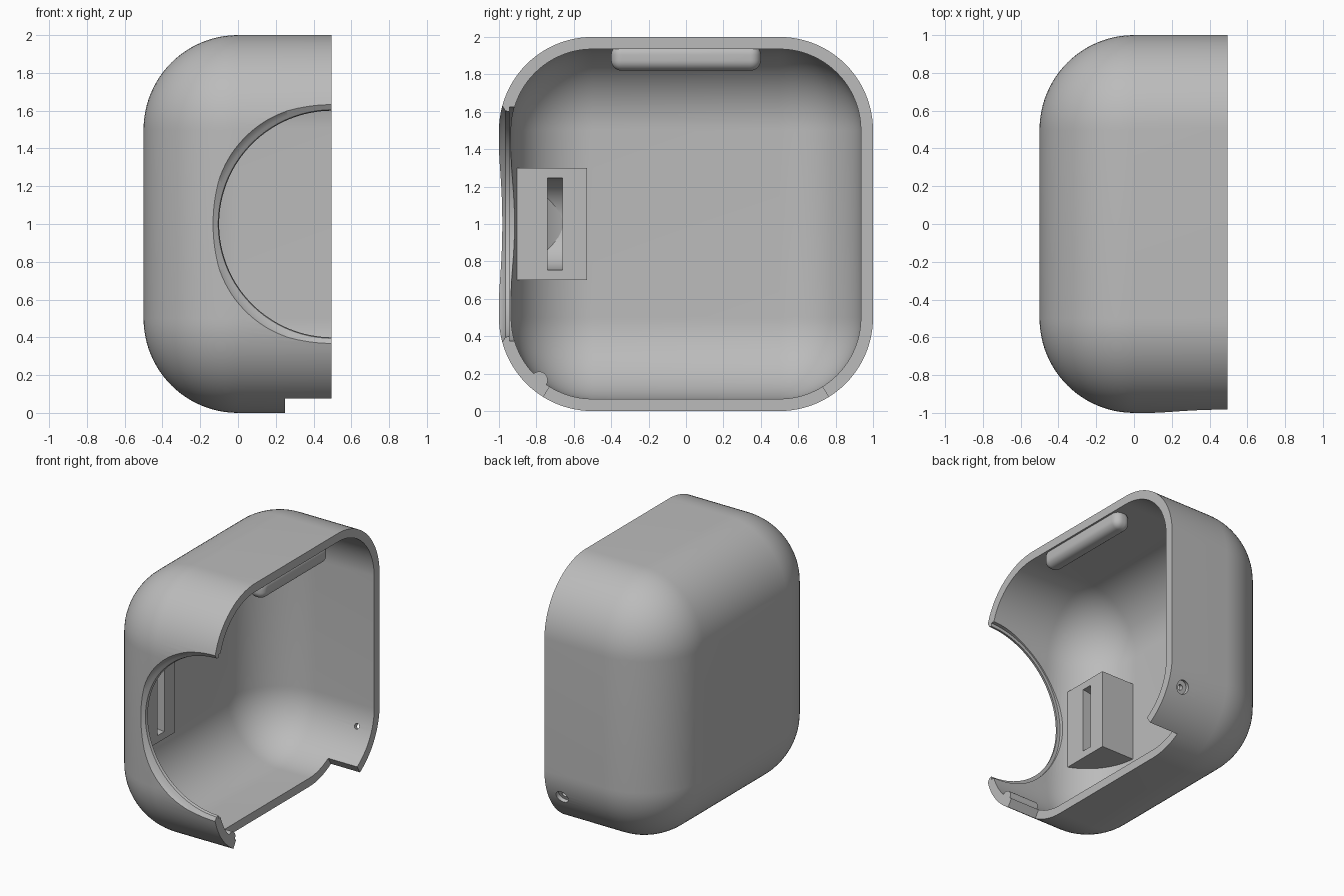
import bpy, bmesh, math
from mathutils import Vector, Matrix

if "Cube" in bpy.data.objects:
    bpy.data.objects.remove(bpy.data.objects["Cube"])

grey = bpy.data.materials.new("plain grey")
grey.use_nodes = True
GREY = (0.5, 0.5, 0.5, 1)
grey.diffuse_color = GREY
grey.node_tree.nodes["Principled BSDF"].inputs["Base Color"].default_value = GREY


def finish(bm, name):
    bmesh.ops.recalc_face_normals(bm, faces=bm.faces)
    mesh = bpy.data.meshes.new(name)
    bm.to_mesh(mesh)
    bm.free()
    ob = bpy.data.objects.new(name, mesh)
    mesh.materials.append(grey)
    bpy.context.collection.objects.link(ob)
    return ob


def block(name, lo, hi, radius=0, segments=16):
    """Box between two corners, all edges rounded if a radius is given."""
    lo, hi = Vector(lo), Vector(hi)
    bm = bmesh.new()
    bmesh.ops.create_cube(bm, size=1)
    bmesh.ops.scale(bm, vec=hi - lo, verts=bm.verts)
    bmesh.ops.translate(bm, vec=(lo + hi) / 2, verts=bm.verts)
    if radius:
        bmesh.ops.bevel(bm, geom=bm.edges[:], offset=radius, segments=segments,
                        profile=0.5, affect='EDGES')
    return finish(bm, name)


def rod(name, start, end, radius, sides=32):
    start, end = Vector(start), Vector(end)
    axis = end - start
    turn = axis.to_track_quat('Z', 'Y').to_matrix().to_4x4()
    bm = bmesh.new()
    bmesh.ops.create_cone(bm, cap_ends=True, segments=sides, radius1=radius,
                          radius2=radius, depth=axis.length,
                          matrix=Matrix.Translation((start + end) / 2) @ turn)
    return finish(bm, name)


def prism(name, outline, x0, x1):
    """Extrude a (y, z) outline along x."""
    bm = bmesh.new()
    face = bm.faces.new([bm.verts.new((x0, y, z)) for y, z in outline])
    new = bmesh.ops.extrude_face_region(bm, geom=[face])["geom"]
    bmesh.ops.translate(bm, vec=(x1 - x0, 0, 0),
                        verts=[v for v in new if isinstance(v, bmesh.types.BMVert)])
    return finish(bm, name)


def lathe(name, profile, x, z, sides=128):
    """Turn an (r, y) profile about an axis along y."""
    bm = bmesh.new()
    rings = []
    for r, y in profile:
        angles = [2 * math.pi * i / sides for i in range(sides)]
        rings.append([bm.verts.new((x + r * math.cos(a), y, z + r * math.sin(a)))
                      for a in angles])
    for a, b in zip(rings, rings[1:]):
        for i in range(sides):
            j = (i + 1) % sides
            bm.faces.new((a[i], a[j], b[j], b[i]))
    bm.faces.new(rings[0])
    bm.faces.new(rings[-1])
    return finish(bm, name)


def combine(ob, tool, operation, keep=False):
    mod = ob.modifiers.new("cut", 'BOOLEAN')
    mod.operation, mod.object, mod.solver = operation, tool, 'EXACT'
    bpy.context.view_layer.objects.active = ob
    bpy.ops.object.modifier_apply(modifier=mod.name)
    if not keep:
        bpy.data.objects.remove(tool)


def rounded_cube(name, inset):
    return block(name, (inset - 0.5, inset - 1, inset), (1.5 - inset, 1 - inset, 2 - inset),
                 0.5 - inset, 24)


# Hollow half shell, open on +x
shell = rounded_cube("shell", 0)
combine(shell, rounded_cube("cavity", 0.065), 'DIFFERENCE')
combine(shell, block("open_side", (0.495, -2, -1), (2, 2, 3)), 'DIFFERENCE')

# Catch bead at the lower front edge
bead = rod("bead", (0.25, -0.785, 0.165), (0.495, -0.785, 0.165), 0.046)
combine(shell, bead, 'UNION')

# Round front opening: flared lip outside, seat inside
opening = lathe("opening", [(0.72, -1.1), (0.645, -0.99), (0.622, -0.976), (0.605, -0.966),
                            (0.6, -0.945), (0.625, -0.945), (0.625, -0.8)], 0.5, 1)
combine(shell, opening, 'DIFFERENCE')

# Notch in the bottom edge, with ends square to the rounded corners
notch = prism("notch", [(-0.82, -0.017), (-0.72, 0.145), (0.72, 0.145), (0.82, -0.017)], 0.25, 1)
combine(shell, notch, 'DIFFERENCE')

# Counterbored screw hole at the lower back
hole = Vector((0.37, 0.965, 0.315))
out = Vector((0, 0.465, -0.185)).normalized()
combine(shell, rod("bore", hole - out * 0.2, hole + out * 0.1, 0.02), 'DIFFERENCE')
combine(shell, rod("counterbore", hole - out * 0.03, hole + out * 0.1, 0.05), 'DIFFERENCE')

# Inner holder block with a disc-shaped slot, trimmed to the wall
holder = block("holder", (-0.46, -0.91, 0.7), (-0.16, -0.53, 1.3))
combine(holder, rod("slot", (-0.16, -0.74, 1), (-0.16, -0.66, 1), 0.245, 64), 'DIFFERENCE')
combine(holder, rounded_cube("trim", 0.05), 'INTERSECT')

# Rounded latch bar under the top edge
latch = block("latch_bar", (0.36, -0.4, 1.82), (0.49, 0.4, 1.96), 0.055, 8)

for ob in (shell, holder, latch):
    bpy.ops.object.select_all(action='DESELECT')
    ob.select_set(True)
    bpy.context.view_layer.objects.active = ob
    bpy.ops.object.shade_smooth_by_angle(angle=math.radians(30))
